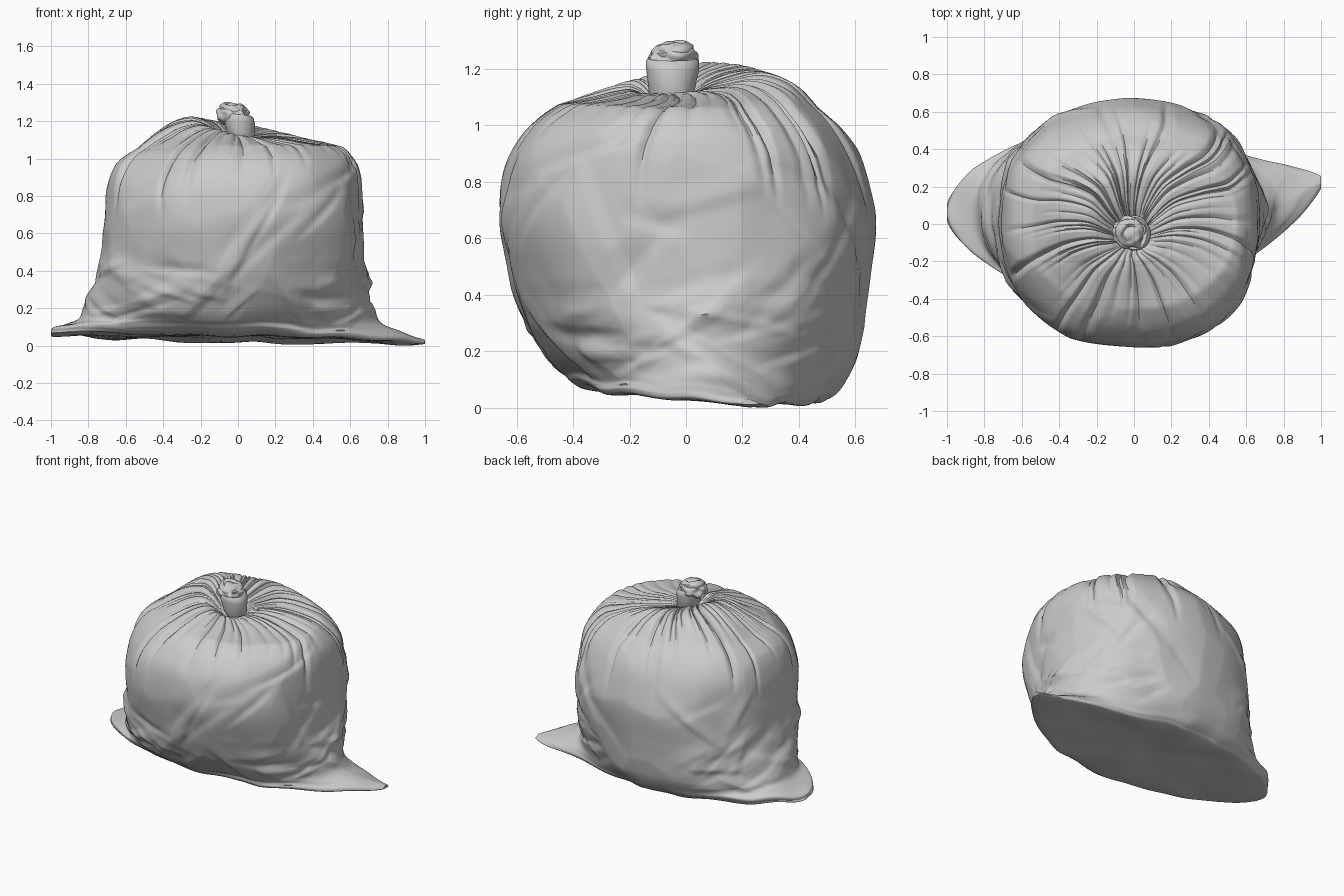
import bpy, bmesh, math, random
from mathutils import Vector, Euler, noise

if "Cube" in bpy.data.objects:
    bpy.data.objects.remove(bpy.data.objects["Cube"])

random.seed(5)
N = 480      # columns around the bag
SUB = 10     # rows between profile rings

# Bag rings: z, x min, x max, y min, y max, corner exponent, ear skew
RINGS = [
    (.050, -.02, .02, .03, .07, 1.0, .5),
    (.045, -.60, .60, -.21, .29, 1.15, .8),
    (.040, -.97, .98, -.35, .45, 1.2, 1),
    (.060, -1.0, 1.0, -.40, .50, 1.2, 1),
    (.090, -.98, .91, -.43, .54, 1.2, .95),
    (.125, -.86, .77, -.46, .57, 1.1, .6),
    (.190, -.82, .71, -.50, .60, 1.02, .3),
    (.300, -.785, .69, -.55, .625, .97, .1),
    (.450, -.745, .675, -.61, .65, .95, 0),
    (.650, -.72, .67, -.66, .66, .93, 0),
    (.850, -.70, .65, -.635, .625, .93, 0),
    (.970, -.65, .625, -.56, .56, .95, 0),
    (1.06, -.55, .55, -.45, .47, 1, 0),
    (1.125, -.40, .40, -.32, .38, 1, 0),
    (1.155, -.25, .24, -.23, .27, 1, 0),
    (1.14, -.15, .12, -.17, .12, 1, 0),
    (1.11, -.09, .07, -.13, .03, 1, 0),
    (1.09, -.05, .03, -.09, -.01, 1, 0),
]


def spline(u):
    """Catmull-Rom interpolation of the rings."""
    i = min(int(u), len(RINGS) - 2)
    t = u - i
    p = [RINGS[max(0, min(len(RINGS) - 1, i + k))] for k in (-1, 0, 1, 2)]
    return [.5 * (2 * b + (c - a) * t + (2 * a - 5 * b + 4 * c - d) * t * t
            + (3 * b - a - 3 * c + d) * t ** 3) for a, b, c, d in zip(*p)]


def bag_point(u, a):
    z, x0, x1, y0, y1, e, s = spline(u)
    c, n = math.cos(a), math.sin(a)
    e += .22 * s if c > 0 else -.14 * s         # right ear sharp, left ear blunt
    box = max(0, min(1, (z - .25) / .2, (1.15 - z) / .15))
    e += box * (-.10 if c > 0 else .04)         # squarer right side
    px = math.copysign(abs(c) ** e, c)
    py = math.copysign(abs(n) ** e, n)
    x = (x0 + x1) / 2 + px * (x1 - x0) / 2
    y = (y0 + y1) / 2 + py * (y1 - y0) / 2 + s * (.17 * max(0, x) ** 3 + .01 * max(0, -x))
    z -= s * (.05 * y + .02 * x)
    z += s * .025 * noise.noise(Vector((x * 4, y * 4, 3)))
    if u > 12:
        z += (-.19 * x + .14 * y) * min(1, (u - 12) / 2)
    return Vector((x, y, z))


def loft(rows, cols, point):
    """Closed tube of rows x cols with capped ends."""
    bm = bmesh.new()
    grid = [[bm.verts.new(point(r, 2 * math.pi * k / cols)) for k in range(cols)]
            for r in rows]
    for lo, hi in zip(grid, grid[1:]):
        for k in range(cols):
            j = (k + 1) % cols
            bm.faces.new((lo[k], lo[j], hi[j], hi[k]))
    bm.faces.new(grid[0][::-1])
    bm.faces.new(grid[-1])
    bm.normal_update()
    return bm, grid


def finish(name, bm, angle=40):
    me = bpy.data.meshes.new(name)
    bm.to_mesh(me)
    bm.free()
    ob = bpy.data.objects.new(name, me)
    bpy.context.collection.objects.link(ob)
    bpy.ops.object.select_all(action='DESELECT')
    ob.select_set(True)
    bpy.context.view_layer.objects.active = ob
    bpy.ops.object.shade_smooth_by_angle(angle=math.radians(angle))
    return ob


def wrap(d):
    return (d + math.pi) % (2 * math.pi) - math.pi


# Gathered pleats: angle, lowest z, half width, depth
pleats = [(2 * math.pi * (k + random.uniform(-.45, .45)) / 50,
           random.uniform(.62, 1.08), random.uniform(.035, .08),
           random.uniform(.012, .028)) for k in range(50)]
# Slack folds: angle, z, direction, half length, half width, height
folds = []
for k in range(80):
    low = k < 50
    a = random.choice((0, math.pi)) + random.gauss(0, .65) if low else random.uniform(0, 6.28)
    folds.append((a, random.uniform(.12, .42) if low else random.uniform(.3, .95),
                  random.uniform(-.7, .7) if low else random.uniform(-1.2, 1.2),
                  random.uniform(.14, .36), random.uniform(.025, .05),
                  random.choice((-1, 1)) * random.uniform(.006, .014)))


def wrinkle(co, k, a):
    """Outward offset of the bag skin; k is the column angle, a the true angle."""
    cell = noise.voronoi(co * 2.8)[0]
    d = noise.noise(co * 3) * .01 + .034 * (cell[0] - .42)
    r = math.hypot(co.x + .01, co.y + .05)
    if co.z > .6:
        for a0, end, w, depth in pleats:
            if co.z > end:
                t = abs(wrap(k - a0)) / w
                if t < 1:
                    f = min(1, (co.z - end) / .25)
                    d -= depth * f * min(1, r / .3) * (1 - t) ** 1.5
    if .08 < co.z < 1.05:
        for a0, z0, ang, ln, w, h in folds:
            s, q = wrap(a - a0) * .68, co.z - z0
            if abs(s) < ln and abs(q) < ln:
                along = (s * math.cos(ang) + q * math.sin(ang)) / ln
                across = (q * math.cos(ang) - s * math.sin(ang)) / w
                across = across / 2 if across > 0 else -across
                if abs(along) < 1 and across < 1:
                    d += h * (1 - along * along) * (1 - across)
    return d * min(1, max(.3, (co.z - .06) / .12)) * min(1, r / .15)


# Bag body with flat sealed corners at the base
rows = [i / SUB for i in range((len(RINGS) - 1) * SUB + 1)]
rows = [u for i, u in enumerate(rows) if u > 2 or i % 3 == 0]
rows = [u for u in rows if u < len(RINGS) - 1.5]
bm, grid = loft(rows, N, bag_point)
moves = []
for ring in grid:
    for k, v in enumerate(ring):
        moves.append((v, v.normal * wrinkle(v.co, 2 * math.pi * k / N,
                                            math.atan2(v.co.y, v.co.x))))
for v, m in moves:
    v.co += m
floor = min(v.co.z for v in bm.verts)
for v in bm.verts:
    v.co.z -= floor
    v.co.x = max(-1, min(1, v.co.x))
finish("bag_body", bm)


# Knot collar: tight band around the neck
COLLAR = [(1.08, .06), (1.115, .08), (1.16, .087), (1.20, .094), (1.228, .094),
          (1.238, .085), (1.225, .06)]


def collar_point(r, a):
    z, rad = COLLAR[r]
    rad *= 1 + .03 * math.sin(3 * a + r)
    x, y = rad * .9 * math.cos(a), rad * math.sin(a)
    return Vector((x - .005 * r + .02, y - .05, z - .12 * x))


bm, _ = loft(range(len(COLLAR)), 48, collar_point)
finish("knot_collar", bm, 50)

# Knot tuft: crumpled twisted end of the bag
bm = bmesh.new()
bmesh.ops.create_uvsphere(bm, u_segments=56, v_segments=32, radius=1)
for v in bm.verts:
    p = v.co.copy()
    swirl = math.atan2(p.y, p.x) * 4 + p.z * 5
    k = 1 + .06 * math.sin(swirl) * (1 - p.z * p.z) + .22 * noise.noise(p * 1.9)
    v.co = Vector((-.026 + p.x * .084 * k, -.045 + p.y * .084 * k, 1.235 + p.z * .06 * k))
finish("knot_tuft", bm, 50)


# Knot loop: strand folded over the tuft
def loop_point(r, a):
    t = 2 * math.pi * r / 40
    rad = .026 + .003 * math.sin(3 * t) + .002 * math.sin(5 * a)
    p = Vector(((.05 + rad * math.cos(a)) * math.cos(t),
                (.05 + rad * math.cos(a)) * math.sin(t), rad * math.sin(a)))
    p.rotate(Euler((.15, .15, 0)))
    return p + Vector((-.025, -.045, 1.263))


bm, _ = loft(range(41), 16, loop_point)
finish("knot_loop", bm, 50)
